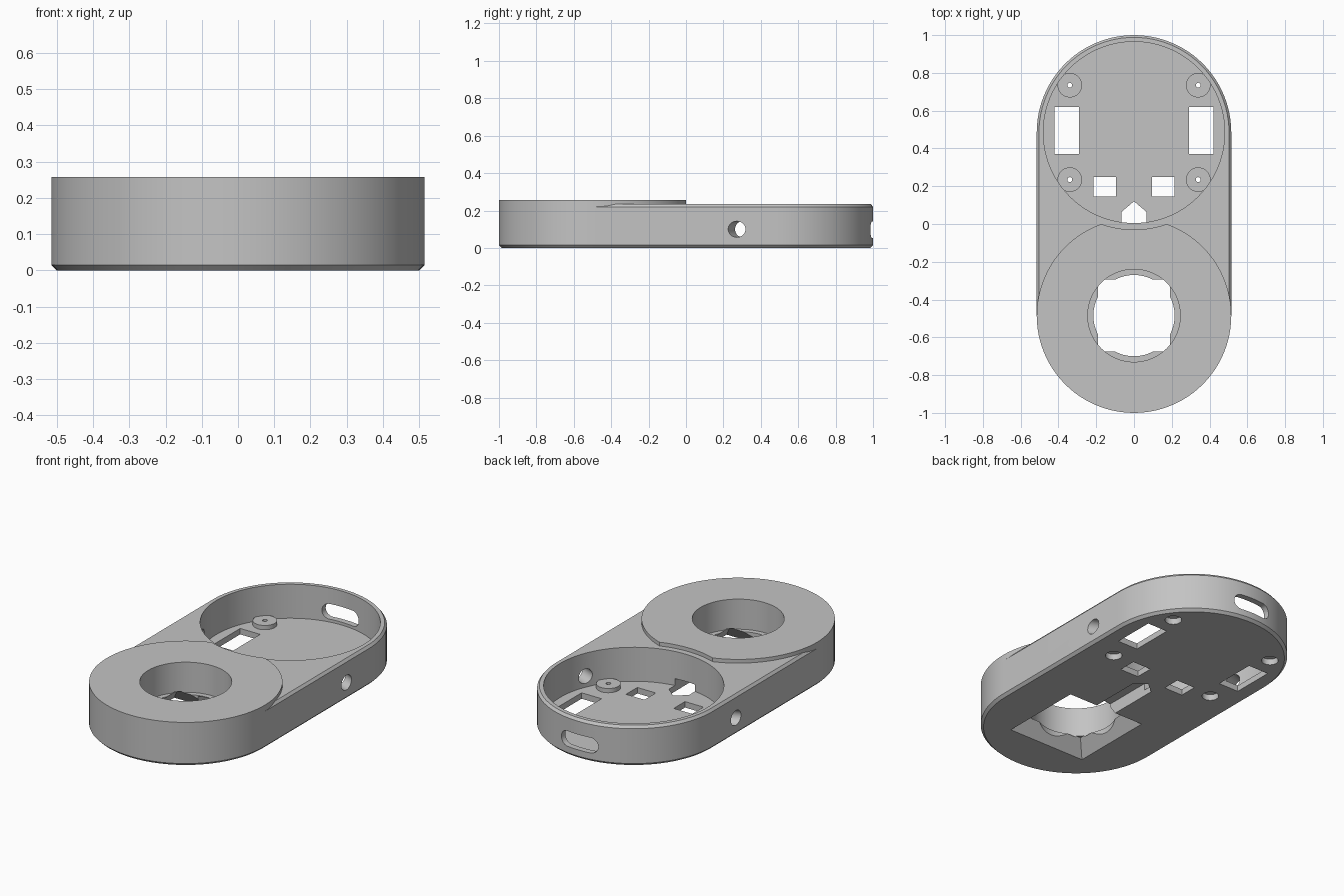
import bpy, bmesh
from math import radians, cos, sin, asin, degrees, pi
from mathutils import Matrix, Vector

cube = bpy.data.objects.get("Cube")
if cube:
    bpy.data.objects.remove(cube, do_unlink=True)

R = 0.515          # end radius
C = 0.485          # distance of end centres from the middle
CAP_Z = 0.22       # where the upper bevel starts
TOP = 0.235        # top of the main body

grey = bpy.data.materials.new("plain grey")
grey.use_nodes = True
grey.diffuse_color = (0.55, 0.55, 0.55, 1)
grey.node_tree.nodes["Principled BSDF"].inputs["Base Color"].default_value = grey.diffuse_color


def arc(r, start, end, steps, cx=0, cy=0):
    angles = [radians(start + (end - start) * i / steps) for i in range(steps + 1)]
    return [(cx + r * cos(a), cy + r * sin(a)) for a in angles]


def circle(r, cx=0, cy=0, steps=96):
    return arc(r, 0, 360, steps, cx, cy)[:-1]


def rect(x0, x1, y0, y1):
    return [(x0, y0), (x1, y0), (x1, y1), (x0, y1)]


def loft(name, sections, matrix=None):
    """Solid through outlines given as (outline, height)."""
    bm = bmesh.new()
    rings = [[bm.verts.new((x, y, z)) for x, y in pts] for pts, z in sections]
    n = len(rings[0])
    for low, high in zip(rings, rings[1:]):
        for i in range(n):
            j = (i + 1) % n
            bm.faces.new((low[i], low[j], high[j], high[i]))
    bm.faces.new(rings[0][::-1])
    bm.faces.new(rings[-1])
    if matrix:
        bm.transform(matrix)
    bmesh.ops.recalc_face_normals(bm, faces=bm.faces)
    mesh = bpy.data.meshes.new(name)
    bm.to_mesh(mesh)
    bm.free()
    mesh.materials.append(grey)
    obj = bpy.data.objects.new(name, mesh)
    bpy.context.collection.objects.link(obj)
    return obj


def prism(name, outline, z0, z1, matrix=None):
    return loft(name, [(outline, z0), (outline, z1)], matrix)


def cut(target, cutter):
    mod = target.modifiers.new("cut", 'BOOLEAN')
    mod.operation = 'DIFFERENCE'
    mod.solver = 'EXACT'
    mod.object = cutter
    with bpy.context.temp_override(object=target, active_object=target):
        bpy.ops.object.modifier_apply(modifier=mod.name)
    bpy.data.objects.remove(cutter, do_unlink=True)


def stadium(r):
    return arc(r, 0, 180, 48, 0, C) + arc(r, 180, 360, 48, 0, -C)


# Main body with bevelled lower and upper edges
body = loft("body", [(stadium(R - 0.015), 0), (stadium(R), 0.015),
                     (stadium(R), CAP_Z), (stadium(R - 0.012), TOP)])

# Raised disc, scooped where it meets the round tray
edge = degrees(asin(C / R))
outline = (arc(R, 180 - edge, 180, 18, 0, -C)[:-1] + arc(R, 180, 360, 48, 0, -C)
           + arc(R, 360, 360 + edge, 18, 0, -C)[1:]
           + arc(R, -edge, edge - 180, 16, 0, C)[1:-1])
disc = prism("raised_disc", outline, CAP_Z, 0.257)

# Round tray, leaving four screw bosses standing on its floor
tray = prism("tray_cutter", circle(0.48, 0, C), 0.035, 0.4)
bosses = [(sx * 0.34, y) for sx in (-1, 1) for y in (0.235, 0.735)]
for x, y in bosses:
    cut(tray, prism("boss_cutter", circle(0.065, x, y, 32), 0, 0.06))
cut(body, tray)
for x, y in bosses:
    cut(body, prism("screw_head_cutter", circle(0.045, x, y, 32), -0.1, 0.035))
    cut(body, prism("screw_cutter", circle(0.013, x, y, 16), -0.1, 0.1))

# Rectangular floor openings
for sx in (-1, 1):
    cut(body, prism("long_opening_cutter", rect(*sorted((sx * 0.29, sx * 0.42)), 0.37, 0.62), -0.1, 0.1))
    cut(body, prism("small_opening_cutter", rect(*sorted((sx * 0.095, sx * 0.215)), 0.145, 0.25), -0.1, 0.1))

# Large round well through disc and body
for part in (body, disc):
    cut(part, prism("well_cutter", circle(0.245, 0, -C), 0.08, 0.4))


# Tapered square socket and round relief on the underside
def square(h):
    return rect(-h, h, -C - h, -C + h)


cut(body, loft("socket_cutter", [(square(0.2575), -0.01), (square(0.187), 0.085)]))
cut(body, prism("relief_cutter", circle(0.215, 0, -C), -0.1, 0.1))

# Pointed cable channel under the floor
channel = [(-0.065, -0.3), (0.065, -0.3), (0.065, 0.065), (0, 0.12), (-0.065, 0.065)]
cut(body, prism("channel_cutter", channel, -0.1, 0.075))

# Rounded slot in the back wall
slot = arc(0.045, -90, 90, 16, 0.075) + arc(0.045, 90, 270, 16, -0.075)
cut(body, prism("slot_cutter", slot, -1.1, -0.85,
                Matrix.Translation((0, 0, 0.097)) @ Matrix.Rotation(pi / 2, 4, 'X')))

# Side holes pointing at the tray centre
for sx in (-1, 1):
    direction = Vector((sx * cos(pi / 8), -sin(pi / 8), 0))
    turn = direction.to_track_quat('Z', 'Y').to_matrix().to_4x4()
    cut(body, prism("side_hole_cutter", circle(0.043, 0, 0, 32), 0.4, 0.7,
                    Matrix.Translation((0, C, 0.1)) @ turn))

# Smooth curved walls, crisp edges
bpy.ops.object.select_all(action='DESELECT')
for part in (body, disc):
    part.select_set(True)
bpy.context.view_layer.objects.active = body
bpy.ops.object.shade_smooth_by_angle(angle=radians(30))
